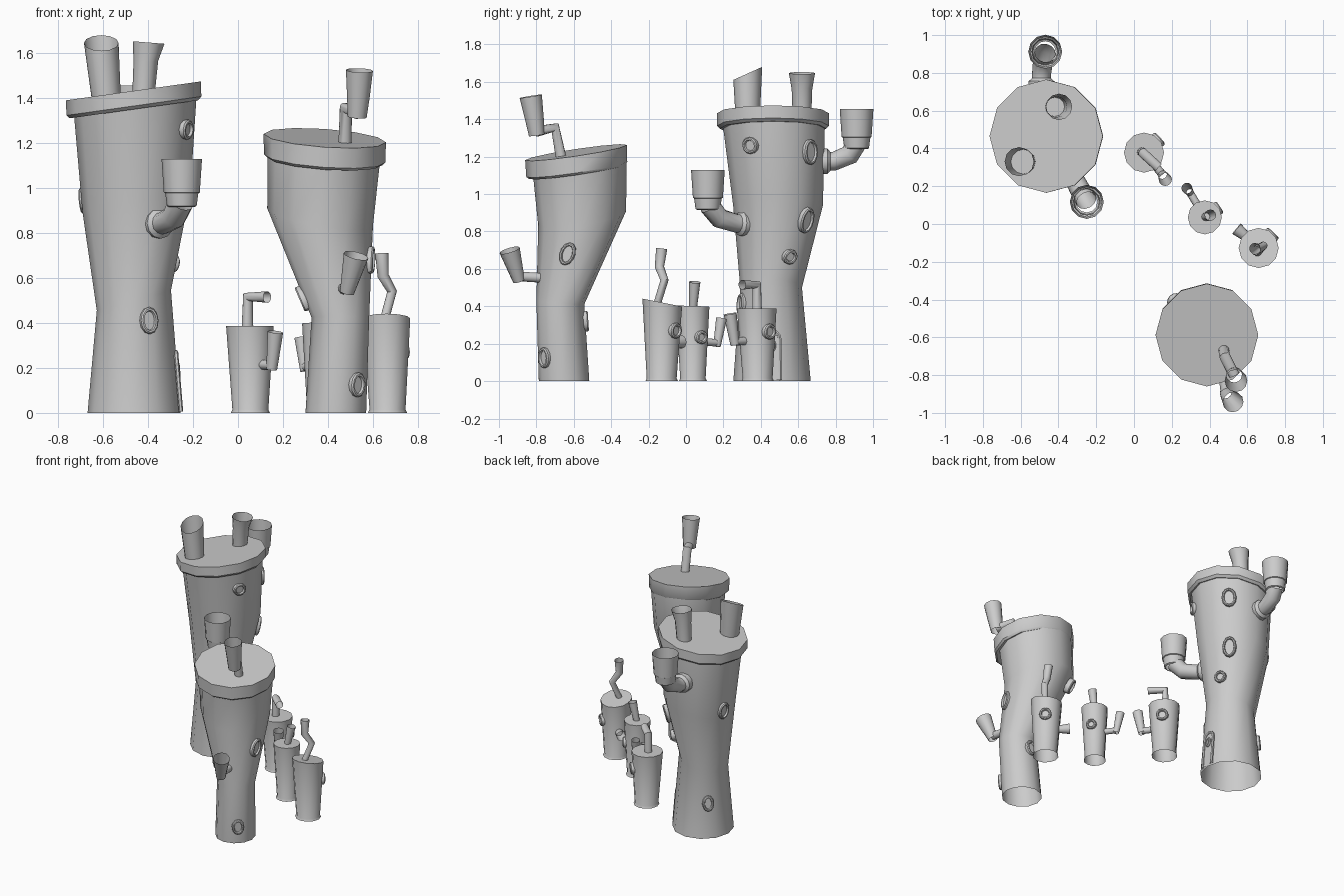
import bpy, bmesh
from math import sin, cos, pi, radians
from mathutils import Vector, Matrix, Quaternion

if "Cube" in bpy.data.objects:
    bpy.data.objects.remove(bpy.data.objects["Cube"])

N = 12


def finish(name, bm):
    bmesh.ops.recalc_face_normals(bm, faces=bm.faces)
    me = bpy.data.meshes.new(name)
    bm.to_mesh(me)
    bm.free()
    ob = bpy.data.objects.new(name, me)
    bpy.context.collection.objects.link(ob)
    bpy.ops.object.select_all(action='DESELECT')
    ob.select_set(True)
    bpy.context.view_layer.objects.active = ob
    bpy.ops.object.shade_smooth_by_angle(angle=radians(40))
    return ob


def skin(bm, rings, cap_end=False, cap_start=False):
    vs = [[bm.verts.new(p) for p in ring] for ring in rings]
    for a, b in zip(vs, vs[1:]):
        for i in range(len(a)):
            j = (i + 1) % len(a)
            bm.faces.new((a[i], a[j], b[j], b[i]))
    if cap_end:
        bm.faces.new(vs[-1])
    if cap_start:
        bm.faces.new(vs[0])


def loft(name, spec, cap_end=False, cap_start=False):
    """Stacked rings: (x, y, z, radius, slope_x, slope_y)."""
    bm = bmesh.new()
    rings = []
    for x, y, z, r, *t in spec:
        tx, ty = t if t else (0, 0)
        ring = []
        for i in range(N):
            dx, dy = r * cos(2 * pi * i / N), r * sin(2 * pi * i / N)
            ring.append((x + dx, y + dy, z + tx * dx + ty * dy))
        rings.append(ring)
    skin(bm, rings, cap_end, cap_start)
    return finish(name, bm)


def tube(name, path, radii, n=N):
    """Open pipe swept along a path, mitred at the bends."""
    pts = [Vector(p) for p in path]
    if not isinstance(radii, (list, tuple)):
        radii = [radii] * len(pts)
    q, prev, rings = Quaternion(), Vector((0, 0, 1)), []
    for i, p in enumerate(pts):
        a = (p - pts[i - 1]).normalized() if i else (pts[1] - p).normalized()
        b = (pts[i + 1] - p).normalized() if i < len(pts) - 1 else a
        d = (a + b).normalized()
        q = prev.rotation_difference(d) @ q
        prev = d
        rings.append([p + q @ Vector((radii[i] * cos(2 * pi * k / n),
                                      radii[i] * sin(2 * pi * k / n), 0)) for k in range(n)])
    bm = bmesh.new()
    skin(bm, rings)
    return finish(name, bm)


def wall_frame(spec, z, deg):
    """Matrix on a body wall: local x sideways, y up the wall, z outward."""
    d = Vector((cos(radians(deg)), sin(radians(deg)), 0))

    def point(h):
        for a, b in zip(spec, spec[1:]):
            if h <= b[2] or b is spec[-1]:
                f = (h - a[2]) / (b[2] - a[2])
                x, y, r = [a[k] + f * (b[k] - a[k]) for k in (0, 1, 3)]
                return Vector((x, y, h)) + d * r * 0.98
    side = Vector((-d.y, d.x, 0))
    up = (point(z + .01) - point(z - .01)).normalized()
    m = Matrix((side, up, side.cross(up).normalized())).transposed().to_4x4()
    m.translation = point(z)
    return m


def porthole(name, spec, z, deg, h, w=None):
    """Raised frame with a sunken pane."""
    w = w or h
    bm = bmesh.new()
    m = wall_frame(spec, z, deg)
    rings = [[m @ Vector(((w - inset) * cos(2 * pi * i / N), (h - inset) * sin(2 * pi * i / N), o))
              for i in range(N)]
             for inset, o in ((0, -.02), (0, .012), (.006, .018), (.014, .018), (.018, .006))]
    skin(bm, rings, cap_end=True)
    return finish(name, bm)


# Large tower: body, lid, chimneys
A = [(-.462, .46, 0, .207), (-.463, .455, .5, .165, .27, 0),
     (-.452, .492, .94, .24, .18, 0), (-.457, .47, 1.36, .272, .14, 0)]
loft("large_tower_body", A)
loft("large_tower_lid", [(-.463, .465, 1.35, .285, .14, 0), (-.463, .465, 1.365, .3, .14, 0),
                         (-.465, .465, 1.432, .3, .14, 0)], True, True)
loft("large_tower_left_chimney", [(-.585, .33, 1.39, .064, .1, 0), (-.608, .33, 1.645, .077, 0, .45)])
loft("large_tower_right_chimney", [(-.42, .62, 1.42, .05), (-.41, .62, 1.56, .055, .1, 0),
                                   (-.397, .62, 1.647, .07, -.08, 0)])

# Large tower: two bent side pipes with collar and cup
for tag, path, (cx, cy, cz) in (
        ("front", [(-.37, .335, .84), (-.33, .265, .845), (-.285, .18, .87), (-.252, .125, .94)], (-.25, .117, .98)),
        ("back", [(-.49, .70, 1.175), (-.49, .79, 1.175), (-.48, .875, 1.21), (-.47, .905, 1.265)], (-.47, .912, 1.305))):
    tube(f"{tag}_pipe_elbow", path, [.05, .05, .054, .056])
    p, d = Vector(path[0]), Vector(path[1]) - Vector(path[0])
    tube(f"{tag}_pipe_flange", [p + d * .2, p + d * .62, p + d * .8], [.068, .068, .05])
    loft(f"{tag}_pipe_collar", [(cx, cy, cz - .065, .056), (cx, cy, cz - .06, .066), (cx, cy, cz, .074)])
    loft(f"{tag}_pipe_cup", [(cx, cy, cz - .005, .07), (cx, cy, cz, .08), (cx, cy, cz + .15, .09)])

# Large tower: windows
for i, w in enumerate([(1.26, -30, .045), (1.225, 46, .068, .05), (.86, 45, .07, .048), (.665, 27, .04),
                       (.945, 168, .06, .045), (.41, -67, .06, .042), (.25, 135, .055, .04)]):
    porthole(f"large_tower_window_{i + 1}", A, *w)

# Large tower: arched door with frame and round pane
m = wall_frame(A, .14, 0)
arch = [(-.045, -.135)] + [(.045 * cos(pi - pi * k / 6), .08 + .05 * sin(pi * k / 6)) for k in range(7)] + [(.045, -.135)]
tube("door_frame", [m @ Vector((x, y, .006)) for x, y in arch], .01, 6)
bm = bmesh.new()
bm.faces.new([bm.verts.new(m @ Vector((x, y, .006))) for x, y in arch])
finish("door_panel", bm)
porthole("door_window", A, .19, 0, .036, .024)

# Leaning tower: body, lid
B = [(.435, -.652, 0, .135), (.455, -.672, .42, .128, -.03, -.08),
     (.365, -.555, .87, .235, -.17, .17), (.382, -.568, 1.14, .25, -.07, .15)]
loft("leaning_tower_body", B)
loft("leaning_tower_lid", [(.385, -.582, 1.12, .258, -.07, .15), (.385, -.584, 1.132, .27, -.07, .15),
                           (.386, -.588, 1.222, .272, -.07, .15)], True, True)

# Leaning tower: roof pipe and side pipe with flared cups
tube("roof_pipe", [(.475, -.665, 1.18), (.48, -.70, 1.355), (.53, -.80, 1.335)], .029)
tube("roof_pipe_cup", [(.53, -.798, 1.315), (.535, -.81, 1.40), (.54, -.83, 1.523)], [.042, .05, .06])
tube("low_side_pipe", [(.465, -.74, .55), (.485, -.895, .56)], .026)
tube("low_side_pipe_cup", [(.485, -.893, .535), (.525, -.943, .70)], [.032, .056])

# Leaning tower: windows
for i, w in enumerate([(.125, -48, .055, .042), (.68, -9, .062, .044), (.51, 180, .06, .045),
                       (.32, 90, .055, .042), (.83, 135, .055, .042)]):
    porthole(f"leaning_tower_window_{i + 1}", B, *w)

# Three small huts: (base x, y, base radius, top x, y, height, top radius, slopes, window)
huts = [
    (.055, .383, .08, .053, .378, .387, .106, 0, 0, (.265, 42, .042)),
    (.375, .037, .068, .375, .035, .40, .09, .02, -.03, (.235, 34, .036)),
    (.665, -.13, .08, .66, -.127, .42, .106, 0, -.2, (.27, 47, .042)),
]
for i, (x, y, r, tx, ty, h, tr, sx, sy, win) in enumerate(huts):
    body = [(x, y, 0, r + .007), (x, y, .015, r), (tx, ty, h, tr, sx, sy)]
    loft(f"hut_{i + 1}_body", body, cap_end=True)
    porthole(f"hut_{i + 1}_window", body, *win)

# Hut chimneys
tube("hut_1_chimney", [(.042, .38, .37), (.045, .378, .515), (.13, .30, .515)], .026)
tube("hut_2_chimney", [(.375, .037, .38), (.405, .047, .53)], [.02, .03])
tube("hut_3_chimney", [(.65, -.155, .41), (.685, -.115, .54), (.645, -.142, .61), (.64, -.13, .708)],
     [.02, .022, .025, .03])

# Hut side pipes
tube("hut_1_side_pipe", [(.095, .33, .215), (.15, .262, .212)], .022)
tube("hut_1_side_cup", [(.15, .262, .193), (.166, .236, .36)], [.024, .035])
tube("hut_2_side_pipe", [(.345, .085, .21), (.297, .165, .205)], .02)
tube("hut_2_side_cup", [(.297, .165, .185), (.28, .19, .335)], [.02, .029])
tube("hut_3_side_pipe", [(.615, -.085, .205), (.543, -.025, .21)], [.022, .036])
